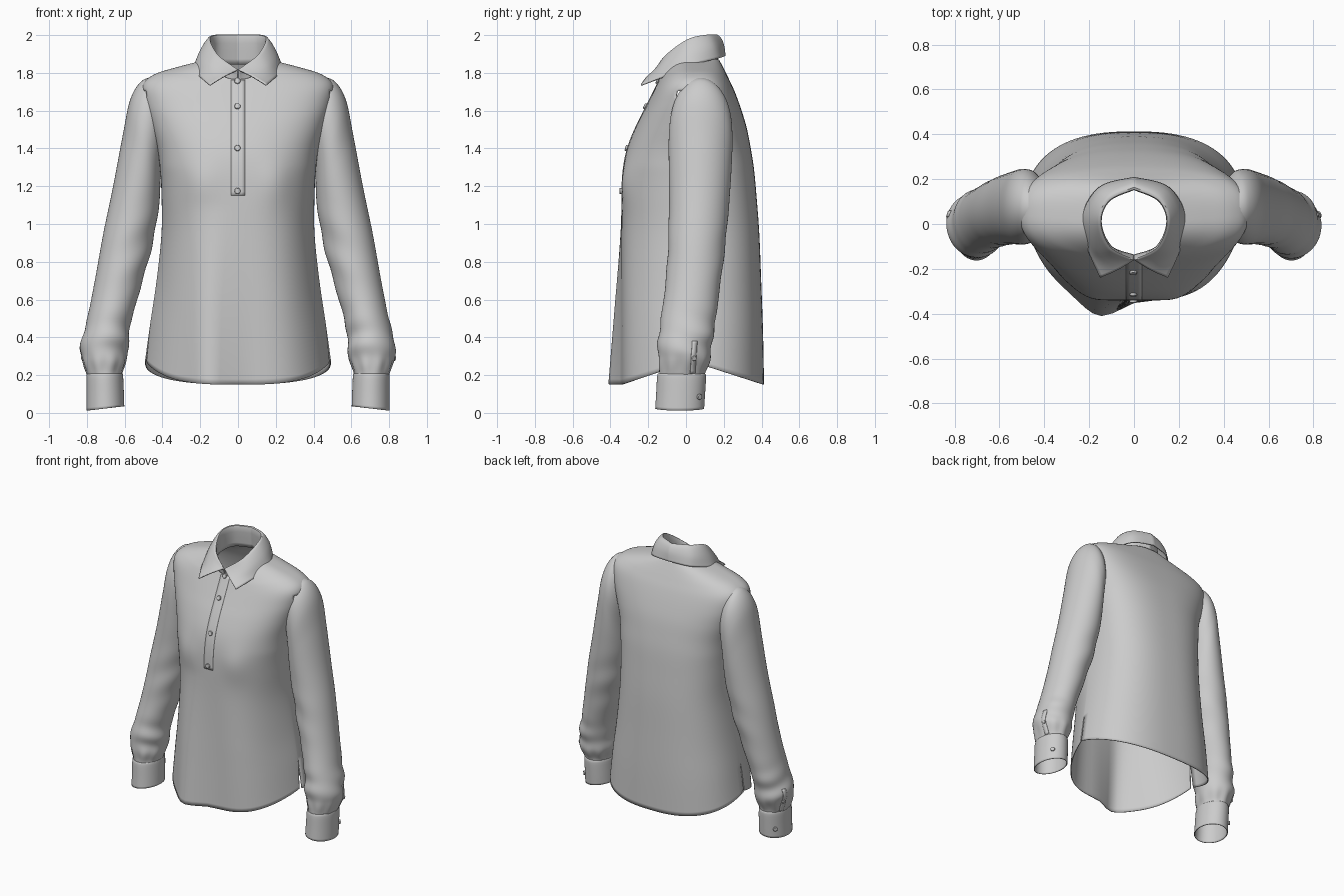
import bpy, bmesh
from math import sin, cos, pi, exp, radians
from mathutils import Vector
from mathutils.bvhtree import BVHTree

if "Cube" in bpy.data.objects:
    bpy.data.objects.remove(bpy.data.objects["Cube"])


def spline(rows, steps):
    """Catmull-Rom interpolation of tuples of numbers."""
    out, n = [], len(rows)
    for i in range(n - 1):
        p = [rows[max(i - 1, 0)], rows[i], rows[i + 1], rows[min(i + 2, n - 1)]]
        for k in range(steps):
            t = k / steps
            out.append(tuple(0.5 * (2 * b + (c - a) * t + (2 * a - 5 * b + 4 * c - d) * t * t
                                    + (3 * b - a - 3 * c + d) * t ** 3) for a, b, c, d in zip(*p)))
    return out + [tuple(rows[-1])]


def sheet(name, grids, thick=0.006, drop=None):
    """Mesh from grids of points, welded; drop(center) removes faces."""
    bm = bmesh.new()
    for g in grids:
        vs = [[bm.verts.new(p) for p in row] for row in g]
        for a, b in zip(vs, vs[1:]):
            for i in range(len(a) - 1):
                bm.faces.new((a[i], a[i + 1], b[i + 1], b[i]))
    bmesh.ops.remove_doubles(bm, verts=bm.verts, dist=0.0004)
    if drop:
        bad = [f for f in bm.faces if drop(f.calc_center_median())]
        bmesh.ops.delete(bm, geom=bad, context='FACES')
    bmesh.ops.recalc_face_normals(bm, faces=bm.faces)
    tree = BVHTree.FromBMesh(bm)
    me = bpy.data.meshes.new(name)
    bm.to_mesh(me)
    bm.free()
    ob = bpy.data.objects.new(name, me)
    bpy.context.collection.objects.link(ob)
    smooth(ob)
    m = ob.modifiers.new("cloth", 'SOLIDIFY')
    m.thickness, m.offset = thick, 0
    return tree


def smooth(ob):
    bpy.ops.object.select_all(action='DESELECT')
    ob.select_set(True)
    bpy.context.view_layer.objects.active = ob
    bpy.ops.object.shade_smooth_by_angle(angle=radians(50))


def snap(tree, origin, direction, lift=0.005):
    d = Vector(direction).normalized()
    loc, nor, _, _ = tree.ray_cast(Vector(origin), d)
    if loc is None:
        return Vector(origin), -d
    if nor.dot(d) > 0:
        nor = -nor
    return loc + nor * lift, nor


def button(name, tree, origin, direction, r=0.016):
    loc, nor = snap(tree, origin, direction, 0.008)
    bpy.ops.mesh.primitive_cylinder_add(vertices=20, radius=r, depth=0.012, location=loc,
                                        rotation=nor.to_track_quat('Z', 'Y').to_euler())
    ob = bpy.context.object
    ob.name = name
    bev = ob.modifiers.new("rim", 'BEVEL')
    bev.width, bev.segments = 0.003, 2
    smooth(ob)


# --- Body: half width, front y, back y, then z at front, side and back
body = [(.49, -.338, .41, .15, .27, .15), (.465, -.338, .405, .42, .45, .42),
        (.428, -.338, .395, .70, .70, .70), (.402, -.338, .385, .95, .95, .95),
        (.402, -.338, .37, 1.15, 1.15, 1.15), (.41, -.33, .357, 1.29, 1.29, 1.29),
        (.425, -.308, .34, 1.40, 1.40, 1.40), (.46, -.265, .318, 1.51, 1.52, 1.51),
        (.495, -.215, .288, 1.61, 1.64, 1.61), (.502, -.175, .255, 1.69, 1.735, 1.70),
        (.44, -.153, .225, 1.735, 1.79, 1.765), (.32, -.146, .198, 1.75, 1.828, 1.82),
        (.165, -.14, .172, 1.765, 1.868, 1.87)]


def body_point(row, th, front):
    hw, yf, yb, zf, zs, zb = row
    c, s = cos(th), sin(th)
    t = min(1, max(0, (1.3 - zs) / .7))              # section changes toward the hem
    x = hw * abs(c) ** (.8 - .2 * t if front else .8) * (1 if c > 0 else -1)
    sy = abs(s) ** (.86 + .74 * t if front else .66 + .14 * t)
    w = abs(x / hw) ** 2.5 if zs > .6 else 1 - sy
    cy, b = (yf + yb) / 2, (yb - yf) / 2
    y = cy + b * sy * (-1 if front else 1)
    z = (zf if front else zb) * (1 - w) + zs * w
    low = max(0, (.47 - z) / .3)                     # side vents
    if front:
        x *= 1 - .025 * low * w
        y -= .025 * low * w
        drape = min(1, max(0, (1.1 - z) / .95))      # hanging fold of the front
        y -= .075 * drape * exp(-((x + .15) / .11) ** 2)
        bust = exp(-((z - 1.22) / .12) ** 2)
        y -= .018 * bust * exp(-((abs(x) - .2) / .09) ** 2)
    return Vector((x, y, z))


N = 48
rows = spline(body, 6)
front_half = [[body_point(r, pi * i / N, True) for i in range(N + 1)] for r in rows]
back_half = [[body_point(r, pi * i / N, False) for i in range(N + 1)] for r in rows]
for fr, bk in zip(front_half, back_half):            # sew side seams above the vents
    for i in (0, N):
        if fr[i].z > .46:
            fr[i] = bk[i] = (fr[i] + bk[i]) / 2
body_tree = sheet("shirt_body", [front_half, back_half],
                  drop=lambda c: abs(c.x) > .435 and 1.45 < c.z < 1.71 and -.045 < c.y < .175)

# --- Button placket down the chest
placket = []
for j in range(31):
    z = 1.15 + .61 * j / 30
    placket.append([snap(body_tree, (x, -1, z), (0, 1, 0), .003)[0] for x in (-.036, -.018, 0, .018, .036)])
sheet("front_placket", [placket], .003)
for k, z in enumerate((1.175, 1.40, 1.62, 1.755)):
    button(f"front_button_{k + 1}", body_tree, (-.003, -1, z), (0, 1, 0))

# --- Sleeves: inner x, z, outer x, z, front y, back y
sleeve = [(.395, 1.41, .43, 1.775, -.04, .19), (.405, 1.35, .505, 1.757, -.075, .232),
          (.412, 1.26, .567, 1.66, -.088, .243), (.418, 1.13, .609, 1.46, -.088, .238),
          (.435, 1.0, .658, 1.2, -.087, .225), (.472, .83, .71, .95, -.092, .205),
          (.513, .68, .755, .70, -.105, .18), (.565, .50, .795, .50, -.13, .155),
          (.582, .38, .828, .37, -.145, .135), (.59, .29, .825, .29, -.145, .125),
          (.612, .225, .803, .22, -.14, .10), (.618, .195, .793, .195, -.14, .095)]
cuff = [(.614, .207, .796, .207, -.144, .098), (.611, .19, .80, .19, -.15, .103),
        (.607, .10, .80, .10, -.155, .098), (.605, .035, .80, .012, -.16, .093)]


def tube(rings, steps, side, wrinkle):
    grid = []
    for xi, zi, xo, zo, yf, yb in spline(rings, steps):
        line = []
        for i in range(49):
            th = 2 * pi * (i % 48) / 48
            c, s = cos(th), sin(th)
            z = (zi + zo) / 2 + c * (zo - zi) / 2
            k = 1
            if wrinkle:      # soft gathers above the cuff and at the elbow
                k += .06 * sin(z * 42 + 2.2 * s + side) * exp(-((z - .38) / .12) ** 2) * (.6 + .4 * sin(th * 2))
                k += .035 * sin(z * 26 + 2 * c - s) * exp(-((z - .85) / .2) ** 2) * (.5 - .5 * c)
                k += .03 * sin(th * 9) * exp(-((z - .25) / .05) ** 2)
            x = (xi + xo) / 2 + c * k * (xo - xi) / 2
            y = (yf + yb) / 2 + s * k * (yb - yf) / 2
            line.append(Vector((x * side, y, z)))
        grid.append(line)
    return grid


for side, tag in ((1, "left"), (-1, "right")):
    arm = sheet(f"{tag}_sleeve", [tube(sleeve, 8, side, True)])
    band = sheet(f"{tag}_cuff", [tube(cuff, 4, side, False)], .006)
    # sleeve placket on the outer back of the wrist
    strip = []
    for j in range(13):
        z = .21 + .17 * j / 12
        strip.append([snap(arm, (side * 1.2, y + .012 * j / 12, z), (-side, 0, 0), .004)[0]
                      for y in (.02, .033, .046)])
    sheet(f"{tag}_sleeve_placket", [strip], .006)
    button(f"{tag}_sleeve_button", arm, (side * 1.2, .04, .29), (-side, 0, 0), .013)
    button(f"{tag}_cuff_button", band, (side * 1.2, .066, .085), (-side, 0, 0), .015)

# --- Collar: half curves from centre back to centre front
stand = [(0, .168, 1.845), (.12, .115, 1.845), (.155, 0, 1.825), (.105, -.1, 1.775), (.0, -.14, 1.75)]
fold = [(0, .155, 1.985), (.11, .105, 1.985), (.148, .01, 1.965), (.105, -.1, 1.885), (.003, -.158, 1.81)]
ridge = [(0, .176, 1.99), (.125, .122, 1.988), (.167, .01, 1.96), (.124, -.112, 1.878), (.012, -.165, 1.81)]
middle = [(0, .197, 1.95), (.148, .145, 1.937), (.203, .02, 1.905), (.17, -.115, 1.836), (.075, -.204, 1.78)]
edge = [(0, .206, 1.89), (.15, .165, 1.875), (.228, .04, 1.843), (.212, -.09, 1.79), (.15, -.238, 1.735)]
lines = [spline(c, 8) for c in (stand, fold, ridge, middle, edge)]
half = [spline(col, 4) for col in zip(*lines)]
flip = [[(-x, y, z) for x, y, z in col] for col in half]
sheet("collar", [half, flip], .008)
